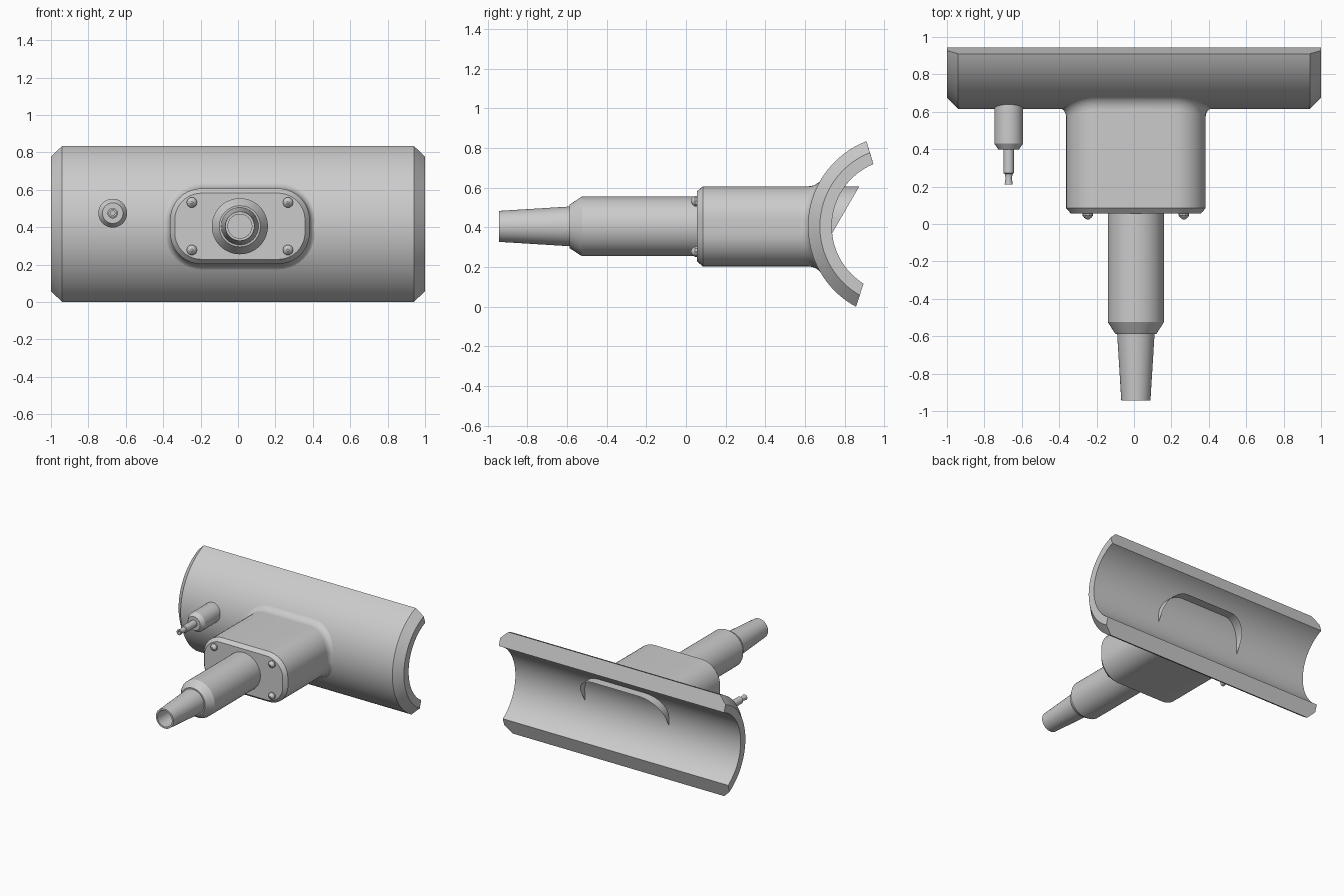
import bpy, bmesh, math

if "Cube" in bpy.data.objects:
    bpy.data.objects.remove(bpy.data.objects["Cube"])

GREY = bpy.data.materials.new("plain grey")
GREY.diffuse_color = (0.6, 0.6, 0.6, 1)
GREY.use_nodes = True
GREY.node_tree.nodes["Principled BSDF"].inputs["Base Color"].default_value = GREY.diffuse_color
CX, CZ = 0.01, 0.405              # axis of the body and nozzle
AY, R_OUT, R_IN = 1.075, 0.46, 0.34   # saddle axis and radii


def loft(name, rings, close_loop=False, caps=(False, False), angle=30):
    """Skin a list of equal-length closed point rings."""
    bm = bmesh.new()
    vs = [[bm.verts.new(p) for p in ring] for ring in rings]
    n = len(vs[0])
    pairs = list(zip(vs, vs[1:]))
    if close_loop:
        pairs.append((vs[-1], vs[0]))
    for a, b in pairs:
        for i in range(n):
            j = (i + 1) % n
            bm.faces.new((a[i], a[j], b[j], b[i]))
    if caps[0]:
        bm.faces.new(vs[0])
    if caps[1]:
        bm.faces.new(vs[-1])
    bmesh.ops.recalc_face_normals(bm, faces=bm.faces)
    me = bpy.data.meshes.new(name)
    bm.to_mesh(me)
    bm.free()
    me.materials.append(GREY)
    ob = bpy.data.objects.new(name, me)
    bpy.context.collection.objects.link(ob)
    bpy.ops.object.select_all(action='DESELECT')
    bpy.context.view_layer.objects.active = ob
    ob.select_set(True)
    bpy.ops.object.shade_smooth_by_angle(angle=math.radians(angle))
    return ob


def turned(name, profile, x, z, sides=48):
    """Lathe a (radius, y) profile around an axis along y."""
    rings = [[(x + r * math.cos(2 * math.pi * i / sides), y,
               z + r * math.sin(2 * math.pi * i / sides)) for i in range(sides)]
             for r, y in profile]
    return loft(name, rings, caps=(True, True))


def arc(r, a0, a1, n=48):
    for i in range(n + 1):
        a = math.radians(a0 + (a1 - a0) * i / n)
        yield AY + r * math.cos(a), CZ + r * math.sin(a)


# Saddle: thick half pipe with chamfered outer ends
def saddle_ring(x, r, a0, a1):
    pts = list(arc(r, a0, a1)) + list(arc(R_IN, 238, 112.5))
    return [(x, y, z) for y, z in pts]


loft("saddle", [saddle_ring(-1, 0.40, 111.7, 240.2),
                saddle_ring(-0.94, R_OUT, 111, 241.7),
                saddle_ring(0.94, R_OUT, 111, 241.7),
                saddle_ring(1, 0.40, 111.7, 240.2)], caps=(True, True))


# Rounded-rectangle outline of the body, grown by d
def outline(d, n=10):
    hx, hz, r = 0.373 + d, 0.202 + d, 0.168 + d
    pts = []
    for k, (sx, sz) in enumerate([(1, 1), (-1, 1), (-1, -1), (1, -1)]):
        for i in range(n + 1):
            a = math.pi / 2 * (k + i / n)
            pts.append((CX + sx * (hx - r) + r * math.cos(a),
                        CZ + sz * (hz - r) + r * math.sin(a)))
    return pts


def body_ring(d, y_of_z):
    return [(x, y_of_z(z), z) for x, z in outline(d)]


def saddle_y(z):
    return AY - math.sqrt(R_OUT ** 2 - (z - CZ) ** 2)


# Body: chamfered front, open back with a slanted lip inside the saddle
loft("body", [body_ring(-0.025, lambda z: 0.056),
              body_ring(0, lambda z: 0.085),
              body_ring(0, lambda z: 0.55),
              body_ring(0, lambda z: max(0.70, 0.874 - (0.607 - z) * 0.58))],
     caps=(True, False))

# Fillet where the body meets the saddle
fillet = []
for i in range(7):
    a = math.pi / 2 * i / 6
    d, back = 0.034 * (1 - math.cos(a)), 0.045 * (1 - math.sin(a))
    fillet.append(body_ring(d, lambda z, b=back: saddle_y(z) - b + 0.001))
loft("body_fillet", fillet, angle=40)

# Nozzle: barrel, shoulder, tapered tip and bore
turned("nozzle", [(0.15, 0.07), (0.15, -0.525), (0.11, -0.587), (0.10, -0.587),
                  (0.078, -0.944), (0.064, -0.944), (0.064, -0.6)], CX, CZ)

# Front screws
for sx in (-1, 1):
    for sz in (-1, 1):
        turned("screw", [(0.028, 0.06), (0.028, 0.045), (0.02, 0.034), (0.006, 0.024)],
               CX + sx * 0.257, CZ + sz * 0.127, 10)

# Side probe: stepped post with waisted tip
turned("probe", [(0.077, 0.67), (0.077, 0.43), (0.055, 0.398), (0.028, 0.398),
                 (0.028, 0.272), (0.021, 0.268), (0.017, 0.245), (0.022, 0.21),
                 (0.012, 0.21), (0.012, 0.25)], -0.67, 0.475, 32)
